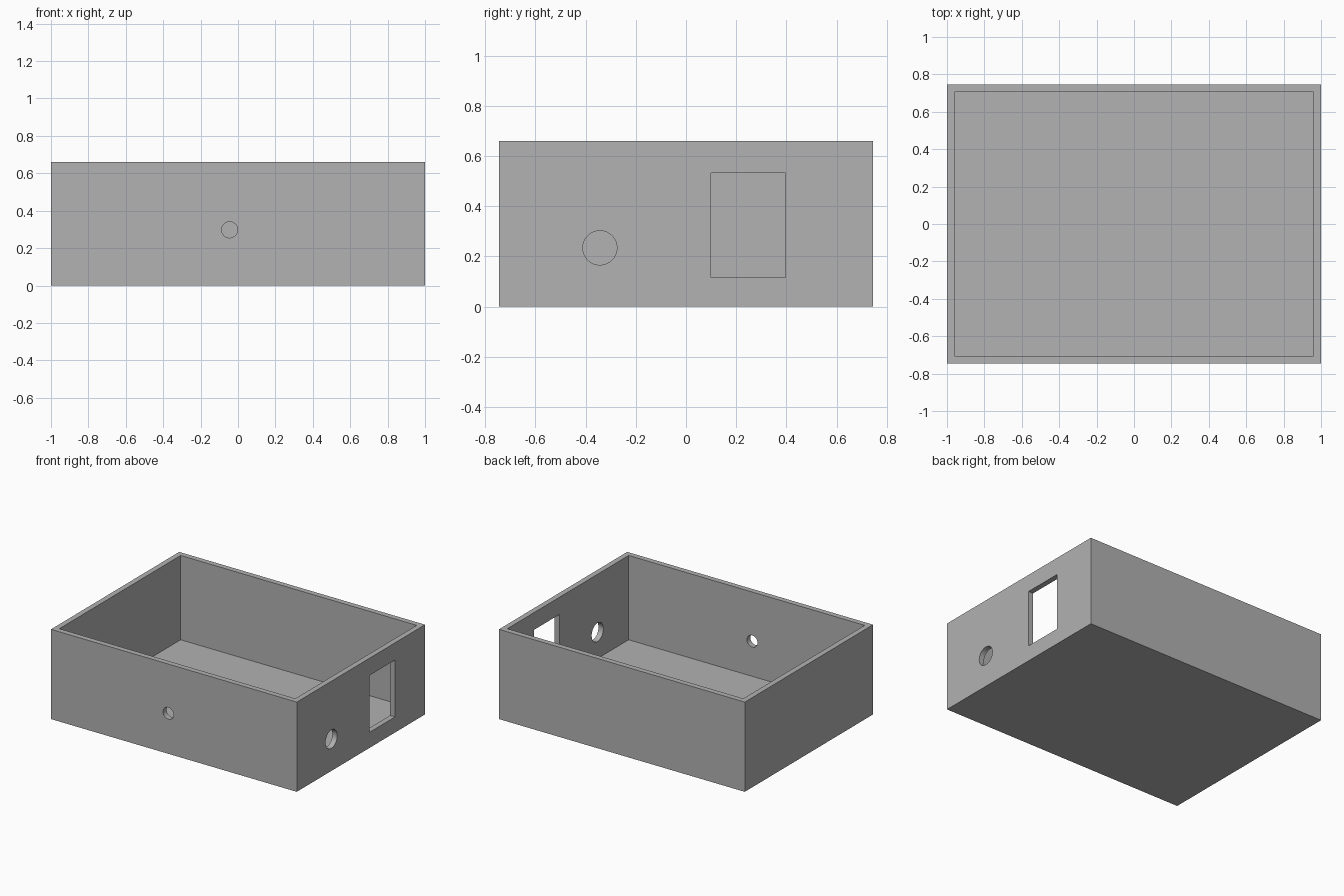
import bpy
import math

cube = bpy.data.objects.get("Cube")
if cube:
    bpy.data.objects.remove(cube, do_unlink=True)

LENGTH, DEPTH, HEIGHT, WALL = 2.0, 1.49, 0.66, 0.04

grey = bpy.data.materials.new("plain grey")
grey.use_nodes = True
colour = (0.445, 0.445, 0.445, 1)
grey.diffuse_color = colour
grey.node_tree.nodes["Principled BSDF"].inputs["Base Color"].default_value = colour


def block(name, size, centre):
    bpy.ops.mesh.primitive_cube_add(size=1, location=centre)
    ob = bpy.context.object
    ob.name = name
    ob.scale = size
    bpy.ops.object.transform_apply(location=True, rotation=False, scale=True)
    ob.data.materials.append(grey)
    return ob


def drill(name, radius, centre, rotation):
    bpy.ops.mesh.primitive_cylinder_add(vertices=64, radius=radius, depth=4 * WALL,
                                        location=centre, rotation=rotation)
    ob = bpy.context.object
    ob.name = name
    ob.data.materials.append(grey)
    return ob


# Solid body of the open tray
case = block("enclosure_box", (LENGTH, DEPTH, HEIGHT), (0, 0, HEIGHT / 2))

# Cavity, open at the top, leaving the floor
cutters = [block("cavity_cutter", (LENGTH - 2 * WALL, DEPTH - 2 * WALL, HEIGHT),
                 (0, 0, HEIGHT / 2 + WALL))]

# Openings in the front wall and the left end wall
quarter = math.pi / 2
cutters += [
    drill("front_hole_cutter", 0.043, (-0.045, -DEPTH / 2, 0.298), (quarter, 0, 0)),
    drill("side_hole_cutter", 0.068, (LENGTH / 2, -0.343, 0.234), (0, quarter, 0)),
    block("side_window_cutter", (4 * WALL, 0.296, 0.418), (LENGTH / 2, 0.248, 0.324)),
]

# Cut each opening, then remove its cutter
bpy.context.view_layer.objects.active = case
for cutter in cutters:
    cut = case.modifiers.new(cutter.name, "BOOLEAN")
    cut.operation = "DIFFERENCE"
    cut.solver = "EXACT"
    cut.object = cutter
    bpy.ops.object.modifier_apply(modifier=cut.name)
    bpy.data.objects.remove(cutter, do_unlink=True)

# Smooth hole linings, crisp box edges
bpy.ops.object.select_all(action="DESELECT")
case.select_set(True)
bpy.ops.object.shade_smooth_by_angle(angle=math.radians(30))
